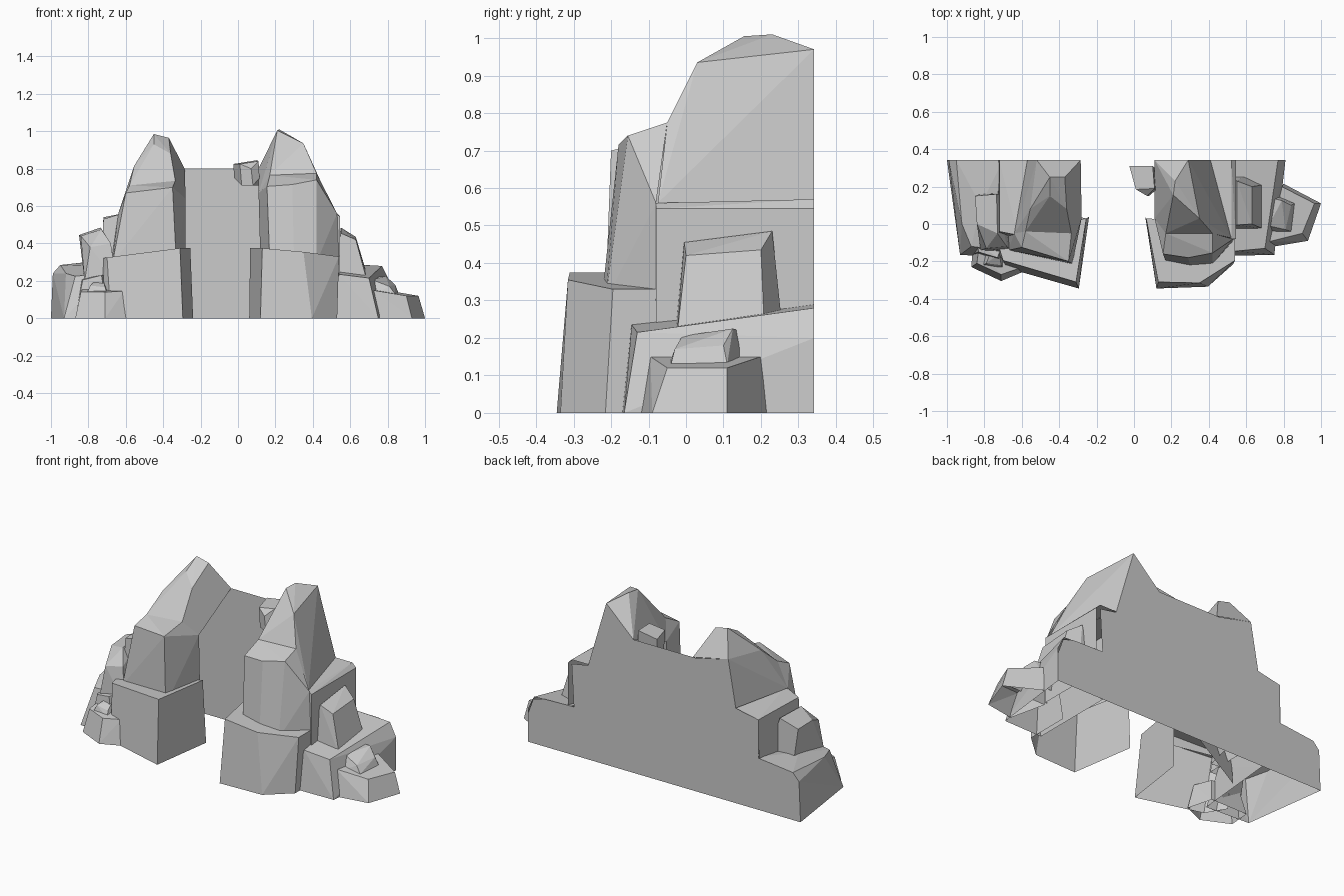
import bpy, bmesh

BACK = 0.342


def rock(name, pts, open_base=True, open_back=False):
    """Faceted stone: convex hull, open underneath and where it meets the wall."""
    bm = bmesh.new()
    for p in pts:
        bm.verts.new(p)
    bmesh.ops.convex_hull(bm, input=bm.verts[:])
    loose = [v for v in bm.verts if not v.link_faces]
    bmesh.ops.delete(bm, geom=loose, context='VERTS')
    bmesh.ops.recalc_face_normals(bm, faces=bm.faces[:])
    bmesh.ops.dissolve_limit(bm, angle_limit=0.09, verts=bm.verts[:], edges=bm.edges[:])
    if open_base:
        hidden = [f for f in bm.faces if f.normal.z < -0.9
                  or all(v.co.y > BACK - 0.003 for v in f.verts)
                  or (open_back and (f.normal.z < -0.35
                                     or (f.normal.y > 0.5 and f.normal.z < 0.3)))]
        bmesh.ops.delete(bm, geom=hidden, context='FACES')
    finish(name, bm)


def finish(name, bm):
    me = bpy.data.meshes.new(name)
    bm.to_mesh(me)
    bm.free()
    bpy.context.collection.objects.link(bpy.data.objects.new(name, me))


# flat back wall following the skyline
skyline = [(-1, 0), (.81, 0), (.81, .17), (.775, .265), (.7, .285), (.505, .29), (.52, .545),
           (.41, .565), (.29, .97), (.11, .8), (-.3, .8), (-.52, .85), (-.57, .57),
           (-.72, .54), (-.72, .31), (-.95, .285), (-.99, .24)]
bm = bmesh.new()
bm.faces.new([bm.verts.new((x, BACK, z)) for x, z in reversed(skyline)])
finish("back_wall", bm)

# right tower
rock("right_plinth", [
    (.06, .04, 0), (.12, -.345, 0), (.395, -.335, 0), (.53, -.215, 0), (.53, .05, 0),
    (.065, .03, .375), (.13, -.31, .375), (.35, -.315, .355), (.54, -.195, .33), (.54, .0, .33)],
    open_back=True)
rock("right_column", [
    (.12, .04, .3), (.17, -.2, .3), (.3, -.225, .3), (.42, -.215, .3),
    (.54, -.08, .3), (.11, .03, .67), (.155, -.16, .705), (.29, -.18, .715),
    (.42, -.155, .74), (.17, -.05, .765), (.42, -.05, .775), (.53, -.08, .56)],
    open_back=True)
rock("right_shoulder", [
    (.3, -.07, .56), (.52, -.08, .56), (.545, -.08, .545), (.545, -.08, .15),
    (.3, BACK, .57), (.52, BACK, .57), (.545, BACK, .545), (.545, BACK, .15), (.42, -.08, .15)],
    open_back=True)
rock("right_peak", [
    (.17, -.05, .765), (.42, -.05, .775), (.52, -.075, .56), (.41, BACK, .565),
    (.11, BACK, .8), (.11, .03, .67), (.35, .03, .935),
    (.21, .155, 1.005), (.22, .23, 1.01), (.29, BACK, .97)], open_back=True)

# left tower
rock("left_plinth", [
    (-.24, .04, 0), (-.295, -.345, 0), (-.68, -.235, 0), (-.75, -.12, 0), (-.6, .1, 0),
    (-.255, .03, .375), (-.31, -.31, .375), (-.7, -.195, .325), (-.735, -.08, .32)],
    open_back=True)
rock("left_column", [
    (-.28, .04, .3), (-.33, -.215, .3), (-.67, -.14, .3), (-.68, -.04, .3),
    (-.28, .03, .64), (-.35, -.2, .7), (-.6, -.125, .67),
    (-.58, -.04, .71), (-.335, -.05, .735), (-.64, -.05, .56)], open_back=True)
rock("left_peak", [
    (-.58, -.04, .71), (-.335, -.05, .735), (-.64, -.05, .56), (-.28, .03, .64),
    (-.285, BACK, .8), (-.45, .25, .985), (-.37, .25, .965),
    (-.45, .15, .93), (-.36, .08, .88), (-.555, .08, .815), (-.52, BACK, .85), (-.57, BACK, .57)],
    open_back=True)
rock("left_shoulder", [
    (-.5, BACK, .57), (-.72, BACK, .54), (-.72, -.04, .53), (-.62, -.06, .56),
    (-.725, BACK, .2), (-.73, -.06, .2), (-.5, BACK, .2), (-.6, -.08, .2)], open_back=True)

# left side boulders
rock("left_base_boulder", [
    (-1, BACK, 0), (-.93, -.165, 0), (-.65, -.18, 0), (-.6, BACK, 0),
    (-.99, BACK, .24), (-.95, BACK, .285), (-.92, .0, .24), (-.87, -.12, .225),
    (-.7, -.14, .24), (-.7, BACK, .31), (-.82, .1, .28)])
rock("left_middle_boulder", [
    (-.82, .16, .2), (-.82, -.14, .2), (-.65, -.15, .2), (-.65, .17, .2),
    (-.85, .15, .445), (-.84, .0, .44), (-.79, -.13, .38), (-.735, .16, .485),
    (-.73, -.05, .475), (-.68, -.12, .4)])
rock("left_front_boulder", [
    (-.87, -.23, 0), (-.71, -.305, 0), (-.58, -.25, 0), (-.62, -.1, 0), (-.86, -.1, 0),
    (-.84, -.21, .14), (-.71, -.27, .14), (-.61, -.235, .145), (-.66, -.15, .155), (-.83, -.13, .16)])
rock("left_ledge_stone", [
    (-.86, -.16, .05), (-.7, -.2, .05), (-.68, -.1, .05), (-.83, -.15, .205),
    (-.73, -.18, .23), (-.7, -.1, .235), (-.84, -.1, .21)])
rock("left_pebble", [
    (-.81, -.22, .13), (-.7, -.24, .13), (-.69, -.15, .13), (-.8, -.15, .13),
    (-.79, -.21, .175), (-.71, -.22, .165), (-.72, -.16, .2), (-.77, -.16, .195)])

# right side boulders
rock("right_base_boulder", [
    (.5, -.17, 0), (.75, -.165, 0), (.81, BACK, 0), (.5, BACK, 0),
    (.54, -.145, .235), (.7, -.13, .215), (.69, .0, .24), (.54, .0, .245),
    (.52, BACK, .29), (.77, BACK, .28), (.81, BACK, .2)])
rock("right_middle_boulder", [
    (.5, -.03, .2), (.69, -.025, .2), (.7, .21, .2), (.6, .26, .2), (.5, .26, .2),
    (.63, .0, .42), (.63, .2, .435), (.55, -.005, .455), (.55, .23, .485)])
rock("right_end_boulder", [
    (.75, -.12, 0), (.93, -.09, 0), (1, .11, 0), (.8, .215, 0), (.7, .1, 0),
    (.72, -.095, .15), (.9, -.05, .12), (.965, .11, .12), (.79, .2, .15)])
rock("right_pebble", [
    (.73, -.045, .13), (.84, -.04, .13), (.86, .11, .13), (.75, .16, .13),
    (.72, -.01, .205), (.81, -.03, .17), (.84, .1, .18), (.79, .125, .225), (.73, .14, .22)])

# small stone perched between the right tower and the wall
rock("perched_stone", [
    (-.025, .31, .825), (.1, .31, .845), (.11, .19, .84), (.07, .15, .8), (.01, .185, .825),
    (-.02, .3, .75), (.02, .18, .71), (.08, .15, .71), (.11, .3, .71), (.115, .18, .75)],
    open_base=False)
